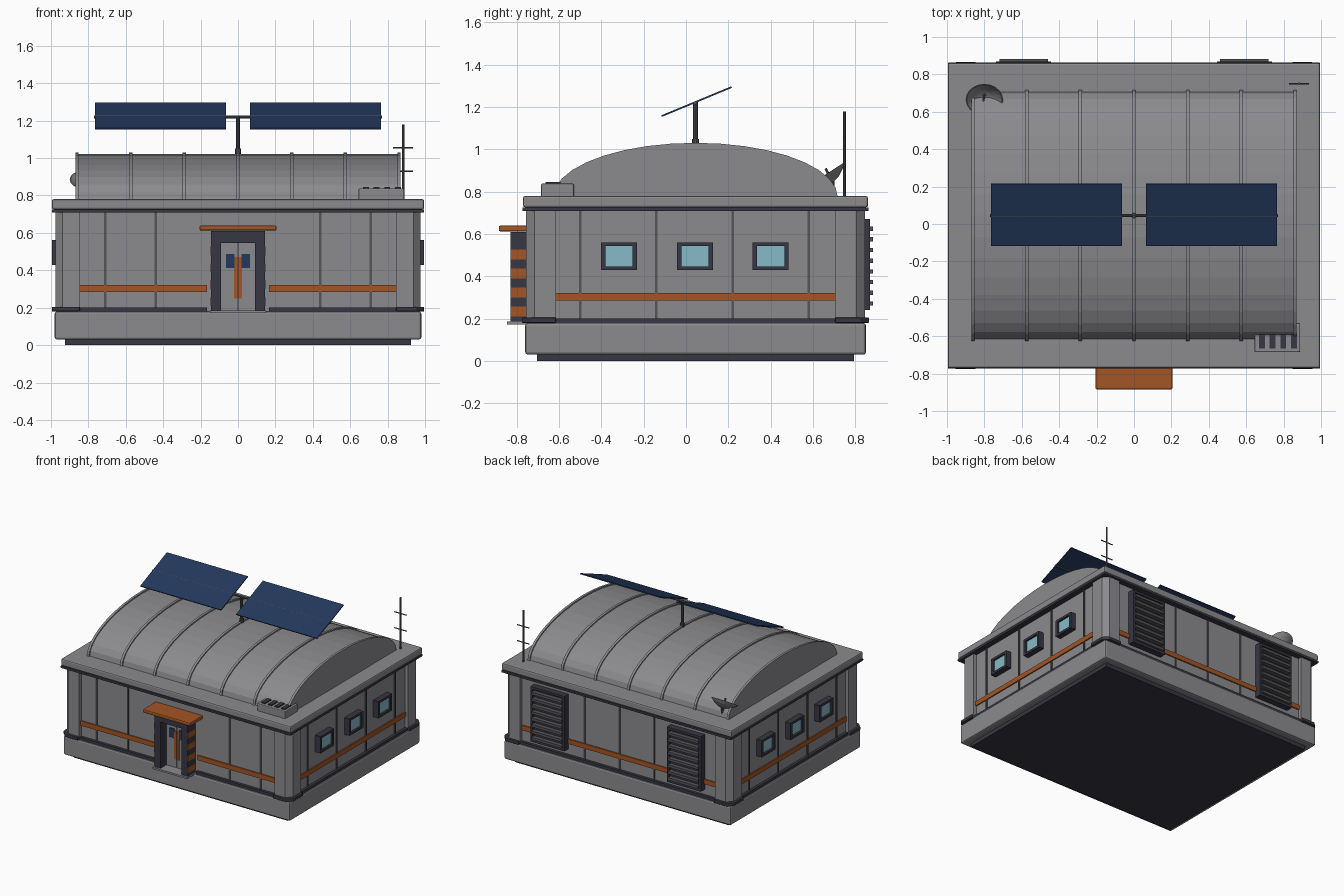
import bpy, bmesh, math
from mathutils import Vector, Matrix

cube = bpy.data.objects.get("Cube")
if cube:
    bpy.data.objects.remove(cube, do_unlink=True)


def material(name, r, g, b):
    m = bpy.data.materials.new(name)
    m.use_nodes = True
    m.diffuse_color = (r, g, b, 1)
    m.node_tree.nodes["Principled BSDF"].inputs["Base Color"].default_value = (r, g, b, 1)
    return m


GREY = material("panel grey", 0.26, 0.26, 0.275)
DARK = material("dark trim", 0.038, 0.038, 0.056)
METAL = material("mast metal", 0.09, 0.09, 0.10)
ORANGE = material("safety orange", 0.37, 0.09, 0.018)
BLUE = material("solar blue", 0.017, 0.040, 0.11)
GLASS = material("window glass", 0.24, 0.50, 0.58)

CY = 0.045            # depth centre of the building
WX, WY = 0.95, 0.775  # wall half sizes


def finish(name, bm, mat, bevel=0.0):
    bmesh.ops.recalc_face_normals(bm, faces=bm.faces)
    me = bpy.data.meshes.new(name)
    bm.to_mesh(me)
    bm.free()
    me.materials.append(mat)
    ob = bpy.data.objects.new(name, me)
    bpy.context.scene.collection.objects.link(ob)
    if bevel:
        mod = ob.modifiers.new("Bevel", 'BEVEL')
        mod.width, mod.segments = bevel, 2
    return ob


def box(name, x, y, z, mat, bevel=0.0):
    """Box from three (low, high) ranges."""
    bm = bmesh.new()
    lo, hi = zip(x, y, z)
    size = [b - a for a, b in zip(lo, hi)]
    mid = [(a + b) / 2 for a, b in zip(lo, hi)]
    bmesh.ops.create_cube(bm, size=1, matrix=Matrix.Translation(mid) @ Matrix.Diagonal((*size, 1)))
    return finish(name, bm, mat, bevel)


def block(name, hx, hy, z, mat, bevel=0.0):
    """Box centred on the building."""
    return box(name, (-hx, hx), (CY - hy, CY + hy), z, mat, bevel)


def rod(name, a, b, radius, mat):
    a, b = Vector(a), Vector(b)
    d = b - a
    bm = bmesh.new()
    rot = d.to_track_quat('Z', 'Y').to_matrix().to_4x4()
    bmesh.ops.create_cone(bm, cap_ends=True, segments=10, radius1=radius, radius2=radius,
                          depth=d.length, matrix=Matrix.Translation((a + b) / 2) @ rot)
    return finish(name, bm, mat)


def prism(name, outline, offset, mat, bevel=0.0):
    """Extrude a closed outline along an offset."""
    bm = bmesh.new()
    f = bm.faces.new([bm.verts.new(p) for p in outline])
    ext = bmesh.ops.extrude_face_region(bm, geom=[f])
    bmesh.ops.translate(bm, vec=offset, verts=[v for v in ext["geom"] if isinstance(v, bmesh.types.BMVert)])
    return finish(name, bm, mat, bevel)


def span(sign, near, far):
    """Ordered range on one side of an axis."""
    return tuple(sorted((sign * near, sign * far)))


def yspan(sign, near, far):
    return tuple(CY + v for v in span(sign, near, far))


# Foundation, walls and roof slab
block("ground_skirt", 0.925, 0.75, (0, 0.04), DARK)
block("foundation", 0.98, 0.805, (0.03, 0.18), GREY, 0.012)
block("walls", WX, WY, (0.17, 0.73), GREY)
block("upper_trim", 0.995, 0.818, (0.708, 0.726), DARK, 0.004)
block("roof_slab", 0.995, 0.815, (0.726, 0.78), GREY, 0.01)

# Chamfered corner pillars with dark feet
for sx in (-1, 1):
    for sy in (-1, 1):
        def corner(px, py, cut, z):
            pts = [(0.845, 0.66), (px, 0.66), (px, py - cut), (px - cut, py), (0.845, py)]
            return [(sx * a, CY + sy * b, z) for a, b in pts]
        prism("corner_pillar", corner(0.977, 0.802, 0.04, 0.18), (0, 0, 0.53), GREY)
        prism("pillar_foot", corner(0.995, 0.82, 0.04, 0.18), (0, 0, 0.025), DARK, 0.004)

# Side walls: trim, stripe, seams and framed windows
for sx, side in ((-1, "right"), (1, "left")):
    box(side + "_lower_trim", span(sx, 0.94, 0.972), (-0.62, 0.71), (0.178, 0.2), DARK)
    box(side + "_stripe", span(sx, 0.94, 0.959), (-0.633, 0.72), (0.285, 0.322), ORANGE)
    for y in (-0.5, -0.14, 0.22, 0.58):
        box(side + "_wall_seam", span(sx, 0.94, 0.957), (y - 0.006, y + 0.006), (0.2, 0.71), METAL)
    for y in (-0.317, 0.043, 0.4):
        for e in (-1, 1):
            ey = y + e * 0.075
            ez = 0.495 + e * 0.057
            box(side + "_window_jamb", span(sx, 0.94, 0.995), (ey - 0.0105, ey + 0.0105), (0.43, 0.56), DARK)
            box(side + "_window_rail", span(sx, 0.94, 0.995), (y - 0.08, y + 0.08), (ez - 0.009, ez + 0.009), DARK)
        box(side + "_window_glass", span(sx, 0.94, 0.98), (y - 0.07, y + 0.07), (0.44, 0.55), GLASS)

# Front wall: trim, stripes and seams beside the door
for sx in (-1, 1):
    box("front_lower_trim", span(sx, 0.165, 0.85), yspan(-1, 0.76, 0.797), (0.178, 0.2), DARK)
    box("front_stripe", span(sx, 0.165, 0.85), yspan(-1, 0.76, 0.784), (0.285, 0.322), ORANGE)
    for x in (0.44, 0.71):
        box("front_seam", (sx * x - 0.006, sx * x + 0.006), yspan(-1, 0.76, 0.782), (0.2, 0.71), METAL)

# Back wall: trim, stripe, seams and louvred vents
box("back_lower_trim", (-0.85, 0.85), yspan(1, 0.76, 0.797), (0.178, 0.2), DARK)
box("back_stripe", (-0.85, 0.85), yspan(1, 0.76, 0.784), (0.285, 0.322), ORANGE)
for x in (-0.3, 0, 0.3):
    box("back_seam", (x - 0.006, x + 0.006), yspan(1, 0.76, 0.782), (0.2, 0.71), METAL)
for sx in (-1, 1):
    box("vent_back", span(sx, 0.45, 0.73), yspan(1, 0.76, 0.805), (0.245, 0.665), DARK)
    for a, b in ((0.443, 0.462), (0.718, 0.737)):
        box("vent_post", span(sx, a, b), yspan(1, 0.76, 0.825), (0.24, 0.67), DARK)
    for z in (0.24, 0.652):
        box("vent_rail", span(sx, 0.443, 0.737), yspan(1, 0.76, 0.825), (z, z + 0.018), DARK)
    for i in range(8):
        z = 0.262 + i * 0.0505
        box("vent_slat", span(sx, 0.46, 0.72), yspan(1, 0.8, 0.838), (z, z + 0.02), METAL)

# Entrance: jambs with hazard bands, lintel, double door and canopy
for sx in (-1, 1):
    box("door_jamb", span(sx, 0.09, 0.145), (-0.83, -0.72), (0.185, 0.61), DARK, 0.003)
    for i in range(4):
        z = 0.21 + i * 0.09
        box("hazard_band", span(sx, 0.142, 0.148), (-0.828, -0.74), (z, z + 0.047), ORANGE)
    box("door_leaf", span(sx, 0.002, 0.09), (-0.755, -0.72), (0.185, 0.546), GREY)
    box("door_window", span(sx, 0.02, 0.065), (-0.76, -0.75), (0.413, 0.487), BLUE)
    box("door_stripe", span(sx, 0.002, 0.022), (-0.76, -0.75), (0.25, 0.472), ORANGE)
box("door_gap", (-0.002, 0.002), (-0.752, -0.72), (0.185, 0.546), DARK)
box("door_lintel", (-0.145, 0.145), (-0.83, -0.72), (0.546, 0.61), DARK, 0.003)
box("door_step", (-0.15, 0.15), (-0.845, -0.72), (0.172, 0.186), GREY)
box("canopy", (-0.205, 0.205), (-0.885, -0.72), (0.612, 0.64), ORANGE, 0.008)


# Vaulted roof with ribs
def arch(x, half, rise, steps=18):
    angles = [math.pi * i / steps for i in range(steps + 1)]
    return [(x, CY + half * math.cos(a), 0.775 + rise * math.sin(a)) for a in angles]


prism("vault_roof", arch(-0.86, 0.662, 0.246), (1.72, 0, 0), GREY)
for i in range(7):
    prism("vault_rib", arch(-0.87 + i * 0.287, 0.672, 0.256), (0.018, 0, 0), GREY)

# Solar array on its mast
rod("solar_mast", (0, CY, 1.0), (0, CY, 1.225), 0.011, METAL)
rod("mast_collar", (0, CY, 1.0), (0, CY, 1.05), 0.016, METAL)
rod("solar_crossbar", (-0.77, CY, 1.22), (0.77, CY, 1.22), 0.008, METAL)
for sx in (-1, 1):
    panel = box("solar_panel", span(sx, 0.065, 0.765), (-0.179, 0.179), (-0.004, 0.004), BLUE)
    panel.location = (0, 0.05, 1.226)
    panel.rotation_euler.x = math.radians(22.5)

# Radio antenna
rod("antenna_mast", (0.883, 0.75, 0.775), (0.883, 0.75, 1.18), 0.007, METAL)
for z in (0.93, 1.055):
    rod("antenna_arm", (0.83, 0.75, z), (0.935, 0.75, z), 0.004, METAL)

# Rooftop cooling unit
box("cooling_unit", (0.645, 0.888), (-0.685, -0.53), (0.775, 0.838), GREY, 0.006)
for i in range(4):
    x = 0.668 + i * 0.057
    box("cooling_slot", (x, x + 0.032), (-0.665, -0.59), (0.83, 0.846), DARK)

# Tilted dish: spun bowl profile, stem and feed
bm = bmesh.new()
rings = [(0.002, -0.05), (0.04, -0.042), (0.075, -0.022), (0.1, 0.0), (0.094, 0.0), (0.07, -0.017), (0.035, -0.036), (0.002, -0.043)]
verts = [bm.verts.new((r, 0, h)) for r, h in rings]
edges = [bm.edges.new(pair) for pair in zip(verts, verts[1:])]
bmesh.ops.spin(bm, geom=verts + edges, cent=(0, 0, 0), axis=(0, 0, 1), angle=math.tau, steps=20)
bmesh.ops.remove_doubles(bm, verts=bm.verts, dist=0.001)
dish = finish("dish_bowl", bm, GREY)
dish.location = (-0.8, 0.665, 0.885)
dish.rotation_euler.x = math.radians(33)
rod("dish_stem", (-0.8, 0.69, 0.775), (-0.8, 0.69, 0.85), 0.012, METAL)
rod("dish_feed", (-0.8, 0.69, 0.85), (-0.805, 0.66, 0.91), 0.006, METAL)
